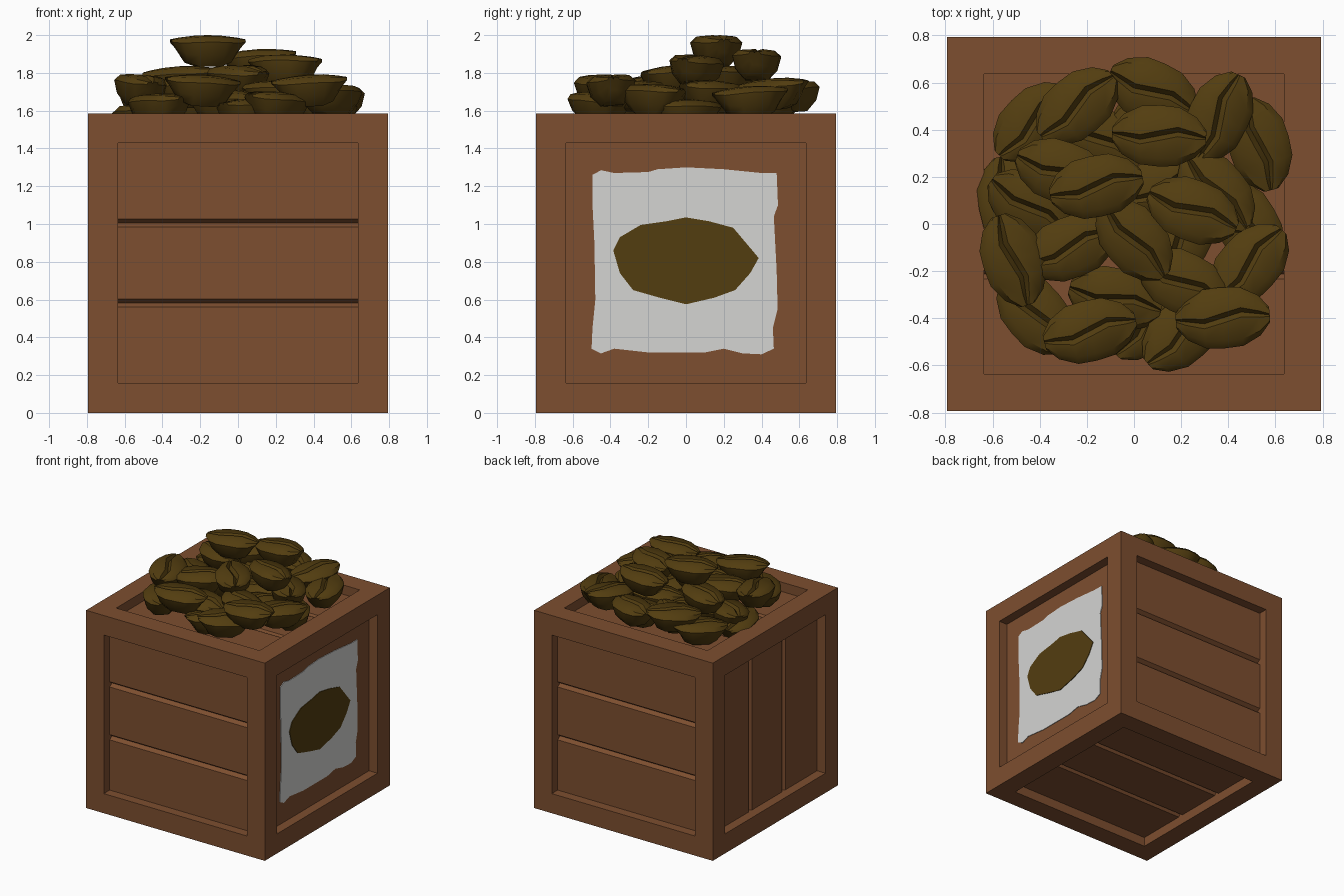
import bpy, bmesh, math, random
from mathutils import Matrix, Vector

if "Cube" in bpy.data.objects:
    bpy.data.objects.remove(bpy.data.objects["Cube"])

random.seed(4)


def material(name, rgb):
    m = bpy.data.materials.new(name)
    m.diffuse_color = (*rgb, 1)
    m.use_nodes = True
    m.node_tree.nodes["Principled BSDF"].inputs["Base Color"].default_value = m.diffuse_color
    return m


WOOD = material("brown wood", (0.205, 0.077, 0.029))
PAPER = material("pale paper", (0.66, 0.66, 0.65))
BEAN = material("dark bean brown", (0.086, 0.047, 0.005))


def add_object(name, bm, mat):
    bmesh.ops.remove_doubles(bm, verts=bm.verts, dist=0.0001)
    bmesh.ops.recalc_face_normals(bm, faces=bm.faces)
    me = bpy.data.meshes.new(name)
    bm.to_mesh(me)
    bm.free()
    me.materials.append(mat)
    ob = bpy.data.objects.new(name, me)
    bpy.context.collection.objects.link(ob)
    return ob


# Crate: six framed sides with recessed, grooved plank panels
HALF, INNER, DEPTH = 0.793, 0.636, 0.075
GROOVE_Y, GROOVE_W, GROOVE_D = 0.212, 0.021, 0.03


def add_side(bm, rot, grooved=True):
    def face(points):
        bm.faces.new([bm.verts.new(rot @ Vector(p)) for p in points])

    def square(s, z):
        return [(-s, -s, z), (s, -s, z), (s, s, z), (-s, s, z)]

    outer, rim = square(HALF, HALF), square(INNER, HALF)
    for i in range(4):
        j = (i + 1) % 4
        face([outer[i], outer[j], rim[j], rim[i]])
    floor = HALF - DEPTH
    profile = [(-INNER, floor)]
    if grooved:
        for c in (-GROOVE_Y, GROOVE_Y):
            profile += [(c - GROOVE_W, floor), (c, floor - GROOVE_D), (c + GROOVE_W, floor)]
    profile.append((INNER, floor))
    # plank strips
    for (y0, z0), (y1, z1) in zip(profile, profile[1:]):
        face([(-INNER, y0, z0), (INNER, y0, z0), (INNER, y1, z1), (-INNER, y1, z1)])
    # recess walls
    for s in (-1, 1):
        x = s * INNER
        face([(x, INNER, HALF), (x, -INNER, HALF)] + [(x, y, z) for y, z in profile])
        face([(-INNER, x, HALF), (INNER, x, HALF), (INNER, x, floor), (-INNER, x, floor)])


bm = bmesh.new()
for axis, angle, grooved in (("X", 0, True), ("X", 90, True), ("X", 180, True),
                             ("X", -90, True), ("Y", -90, True), ("Y", 90, False)):
    add_side(bm, Matrix.Rotation(math.radians(angle), 3, axis), grooved)
crate = add_object("crate", bm, WOOD)
crate.location.z = HALF


# Paper label and painted bean on the right side
def add_plate(name, outline, x, mat, thick=0.006):
    bm = bmesh.new()
    f = bm.faces.new([bm.verts.new((x, y, z)) for y, z in outline])
    ext = bmesh.ops.extrude_face_region(bm, geom=[f])["geom"]
    bmesh.ops.translate(bm, vec=(thick, 0, 0),
                        verts=[v for v in ext if isinstance(v, bmesh.types.BMVert)])
    return add_object(name, bm, mat)


panel_x = HALF - DEPTH
add_plate("paper_label", [
    (-.495, 1.26), (-.45, 1.285), (-.38, 1.27), (-.2, 1.275), (-.15, 1.29), (.0, 1.30),
    (.2, 1.29), (.4, 1.27), (.48, 1.27), (.487, 1.1), (.465, 1.04), (.48, .75), (.485, .55),
    (.46, .45), (.465, .34), (.4, .31), (.3, .315), (.2, .34), (.1, .32), (-.2, .32),
    (-.38, .34), (-.45, .315), (-.5, .34), (-.495, .45), (-.48, .6), (-.485, .9), (-.495, 1.1)],
    panel_x - 0.001, PAPER)
add_plate("label_bean", [
    (-.385, .86), (-.35, .93), (-.24, .995), (-.1, 1.015), (0, 1.035), (.12, 1.015),
    (.25, .98), (.385, .82), (.34, .74), (.26, .65), (.15, .61), (0, .575),
    (-.14, .61), (-.28, .65), (-.35, .74)], panel_x + 0.004, BEAN)


# Coffee-style bean: lofted bowl shape with a wavy crease on the flat top
def bean_mesh_object():
    bm = bmesh.new()
    half = [(.16, 0), (.75, -.04), (1, -.22), (.86, -.65), (.45, -1)]
    section = [(0, -.16)] + half + [(-y, z) for y, z in reversed(half)]
    stations = [(-1, .25, .42), (-.78, .66, .8), (-.4, .96, .98), (0, 1, 1),
                (.4, .96, .98), (.78, .66, .8), (1, .25, .42)]
    rings = []
    for t, w, h in stations:
        ring = []
        for i, (y, z) in enumerate(section):
            wave = .16 * math.sin(t * 3.4) if i in (0, 1, len(section) - 1) else 0
            # underside tapers in at both ends
            x = t * (1 - .3 * max(0, -z - .2))
            ring.append(bm.verts.new((.2 * x, .13 * (y * w + wave * w),
                                      .165 * z * h - .022 * t * t)))
        rings.append(ring)
    n = len(section)
    for a, b in zip(rings, rings[1:]):
        for i in range(n):
            bm.faces.new([a[i], a[(i + 1) % n], b[(i + 1) % n], b[i]])
    bm.faces.new(rings[0])
    bm.faces.new(rings[-1])
    return add_object("bean", bm, BEAN)


first = bean_mesh_object()
bpy.context.view_layer.objects.active = first
first.select_set(True)
bpy.ops.object.shade_smooth_by_angle(angle=math.radians(40))

# Pile: x, y, heading, top height
pile = [
    (-.16, .16, 12, 2.0), (.105, .375, -3, 1.925), (.25, .06, -22, 1.895),
    (0, -.07, -50, 1.84), (-.31, .22, -20, 1.835), (-.27, -.1, 22, 1.78),
    (-.245, .5, 40, 1.77), (-.51, -.155, -72, 1.79), (-.185, -.455, 14, 1.79),
    (.375, -.4, 4, 1.79), (.49, -.17, 48, 1.74), (.53, .335, -75, 1.73),
    (.36, .45, 65, 1.77), (.08, .56, -25, 1.76), (-.43, .43, 45, 1.69),
    (-.53, .09, -80, 1.63), (-.44, .07, -35, 1.69), (-.42, -.38, -50, 1.69),
    (-.08, -.32, -14, 1.71), (.21, -.46, 42, 1.70), (.21, -.25, -27, 1.76)]
pile += [
    (.48, .0, -60, 1.66), (.35, .14, -50, 1.76), (.14, .16, 20, 1.70),
    (.05, -.4, 50, 1.66), (.19, -.07, 60, 1.68), (.1, .45, 10, 1.70),
    (-.15, .36, -30, 1.69), (-.22, .14, 30, 1.68)]
for i, (x, y, heading, top) in enumerate(pile):
    ob = first if i == 0 else bpy.data.objects.new("bean", first.data)
    if i:
        bpy.context.collection.objects.link(ob)
    tilt = 0 if i == 0 else math.radians(5)
    ob.location = (x, y, top)
    ob.rotation_euler = (random.uniform(-tilt, tilt), random.uniform(-tilt, tilt),
                         math.radians(heading))
